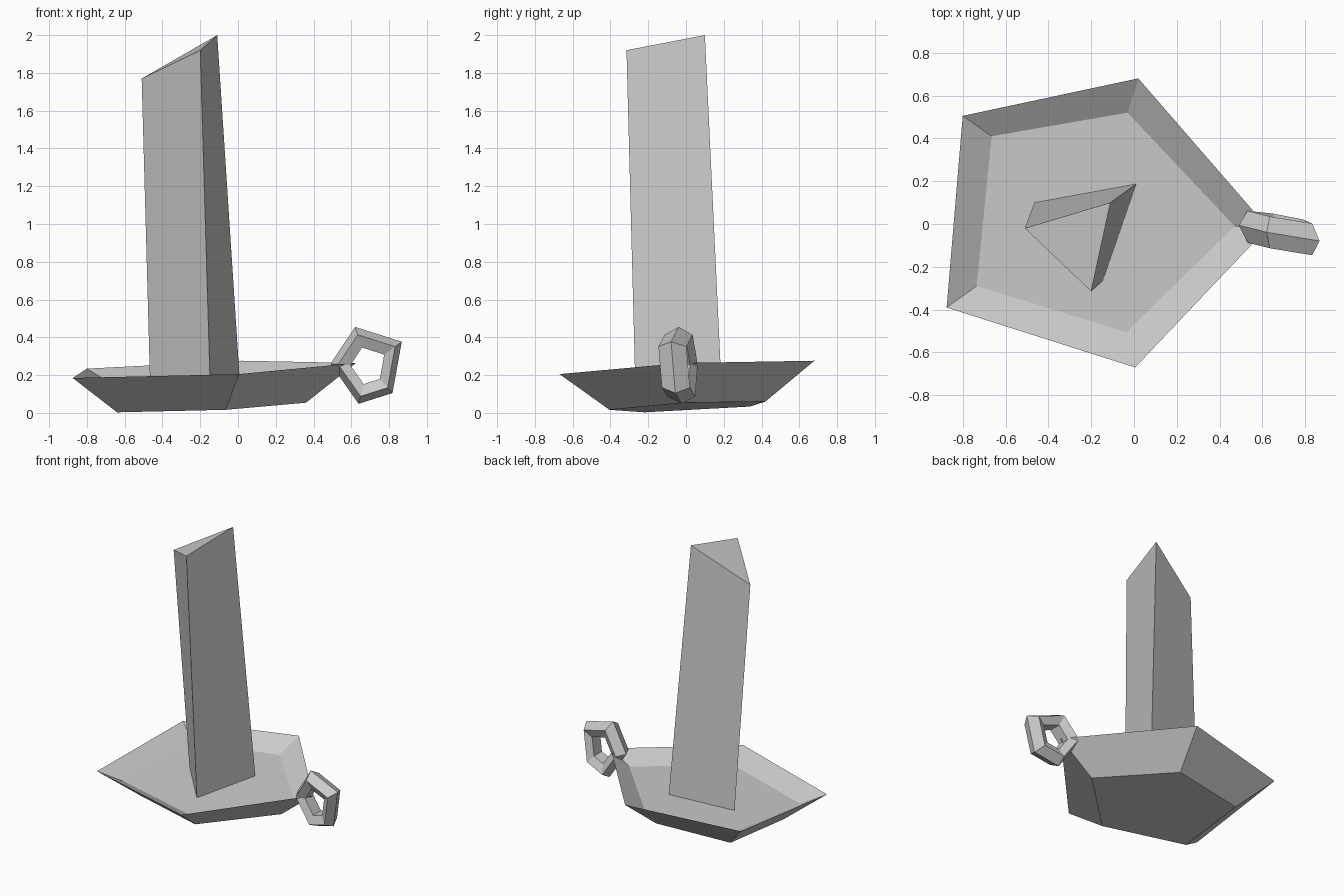
import bpy
import bmesh
from math import cos, sin, tau

cube = bpy.data.objects.get("Cube")
if cube:
    bpy.data.objects.remove(cube, do_unlink=True)

grey = bpy.data.materials.new("plain_grey")
grey.use_nodes = True
colour = (0.6, 0.6, 0.6, 1)
grey.diffuse_color = colour
grey.node_tree.nodes["Principled BSDF"].inputs["Base Color"].default_value = colour


def loft(name, loops, closed=False):
    """Skin a list of point loops; cap the ends, or join last to first."""
    bm = bmesh.new()
    rings = [[bm.verts.new(p) for p in loop] for loop in loops]
    pairs = list(zip(rings, rings[1:]))
    if closed:
        pairs.append((rings[-1], rings[0]))
    else:
        bm.faces.new(rings[0])
        bm.faces.new(rings[-1])
    for a, b in pairs:
        n = len(a)
        for i in range(n):
            j = (i + 1) % n
            bm.faces.new((a[i], a[j], b[j], b[i]))
    bmesh.ops.recalc_face_normals(bm, faces=bm.faces)
    mesh = bpy.data.meshes.new(name)
    bm.to_mesh(mesh)
    bm.free()
    mesh.materials.append(grey)
    obj = bpy.data.objects.new(name, mesh)
    bpy.context.collection.objects.link(obj)
    return obj


def tilted(points, height):
    """Lay flat points on the dish's slightly tilted plane."""
    return [(x, y, height + 0.04 * x + 0.052 * y) for x, y in points]


# Five-sided dish: underside, rim and sunken floor
under = [(-0.05, 0.42), (-0.60, 0.34), (-0.64, -0.22), (-0.065, -0.405), (0.36, -0.01)]
rim = [(0.02, 0.68), (-0.80, 0.505), (-0.875, -0.39), (0.005, -0.67), (0.625, -0.017)]
floor = [(-0.03, 0.52), (-0.665, 0.41), (-0.735, -0.29), (-0.035, -0.505), (0.47, -0.01)]
loft("dish", [tilted(under, 0.04), tilted(rim, 0.24), tilted(floor, 0.157)])

# Leaning three-sided candle with a slanted top
candle_base = tilted([(-0.465, 0.10), (-0.147, -0.268), (0.01, 0.187)], 0.152)
candle_top = [(-0.51, -0.02, 1.77), (-0.20, -0.315, 1.92), (-0.11, 0.10, 2.0)]
loft("candle", [candle_base, candle_top])

# Five-cornered ring handle with a five-sided tube
corners = [(0.62, 0.455), (0.867, 0.377), (0.818, 0.105), (0.638, 0.048), (0.49, 0.26)]
cx, cz = 0.69, 0.247
sections = []
for px, pz in corners:
    section = []
    for k in range(5):
        angle = tau * k / 5
        scale = 1 - 0.29 * (1 - cos(angle))
        x = cx + (px - cx) * scale
        z = cz + (pz - cz) * scale
        y = -0.03 - 0.18 * (x - 0.63) - 0.05 * (z - cz) + 0.078 * sin(angle)
        section.append((x, y, z))
    sections.append(section)
loft("ring_handle", sections, closed=True)
